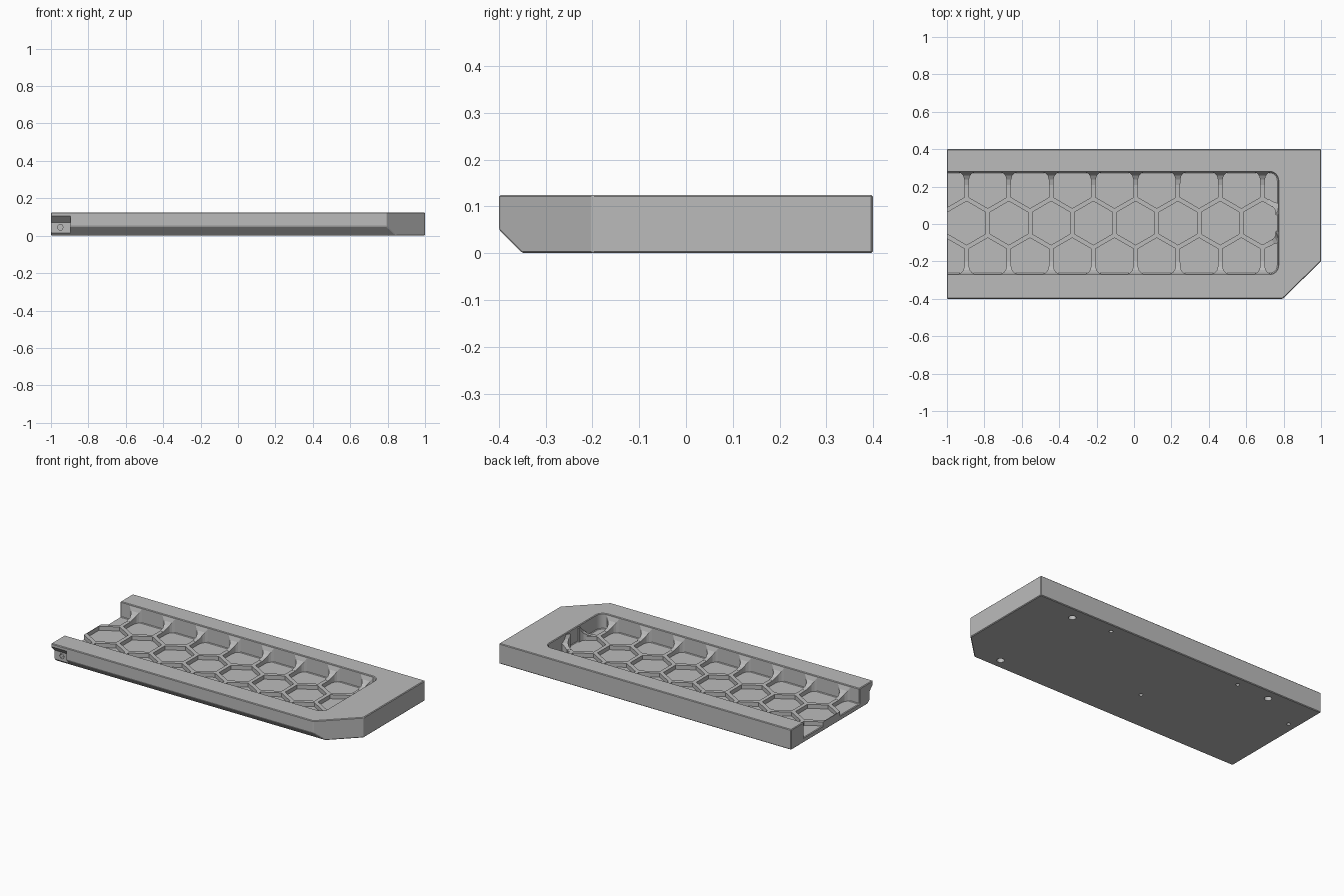
import bpy, bmesh, math
from mathutils import Vector, Matrix

if "Cube" in bpy.data.objects:
    bpy.data.objects.remove(bpy.data.objects["Cube"])

GREY = (0.5, 0.5, 0.5, 1)
mat = bpy.data.materials.new("plain grey")
mat.use_nodes = True
mat.diffuse_color = GREY
mat.node_tree.nodes["Principled BSDF"].inputs["Base Color"].default_value = GREY

FLOOR, RIB_TOP, TOP = 0.03, 0.055, 0.125
WALL_FRONT, WALL_BACK, WALL_END = -0.267, 0.278, 0.77
PITCH, FIRST_X, MID_Y = 0.226, -0.895, 0.005
RIB_HALF = 0.012


def add_prism(bm, pts, lo, hi, axis="z"):
    """Extrude a 2D outline along z (points are x, y), x (y, z) or y (x, z)."""
    place = {"z": lambda p, h: (p[0], p[1], h),
             "x": lambda p, h: (h, p[0], p[1]),
             "y": lambda p, h: (p[0], h, p[1])}[axis]
    low = [bm.verts.new(place(p, lo)) for p in pts]
    high = [bm.verts.new(place(p, hi)) for p in pts]
    bm.faces.new(low)
    bm.faces.new(high)
    for i in range(len(pts)):
        j = (i + 1) % len(pts)
        bm.faces.new((low[i], low[j], high[j], high[i]))


def finish(name, bm):
    bmesh.ops.recalc_face_normals(bm, faces=bm.faces)
    mesh = bpy.data.meshes.new(name)
    bm.to_mesh(mesh)
    bm.free()
    mesh.materials.append(mat)
    obj = bpy.data.objects.new(name, mesh)
    bpy.context.collection.objects.link(obj)
    return obj


def apply_modifier(obj, kind, **settings):
    mod = obj.modifiers.new(kind.lower(), kind)
    for key, value in settings.items():
        setattr(mod, key, value)
    bpy.context.view_layer.objects.active = obj
    bpy.ops.object.modifier_apply(modifier=mod.name)


def cut(obj, bm):
    cutter = finish("cutter", bm)
    cutter.hide_render = True
    apply_modifier(obj, "BOOLEAN", operation="DIFFERENCE", solver="EXACT", object=cutter)
    bpy.data.objects.remove(cutter)


def circle(x, y, r, n, turn=0):
    return [(x + r * math.cos(turn + math.tau * i / n),
             y + r * math.sin(turn + math.tau * i / n)) for i in range(n)]


# Tray body: clipped corner and sloped lower front edge
bm = bmesh.new()
add_prism(bm, [(-1, -0.4), (0.795, -0.4), (1, -0.2), (1, 0.4), (-1, 0.4)], 0, TOP)
cut_plane = bmesh.ops.bisect_plane(
    bm, geom=bm.verts[:] + bm.edges[:] + bm.faces[:], plane_co=(0, -0.35, 0),
    plane_no=(0, -1, -1), clear_outer=True)
bmesh.ops.edgeloop_fill(
    bm, edges=[e for e in cut_plane["geom_cut"] if isinstance(e, bmesh.types.BMEdge)])
body = finish("tray_body", bm)

# Open-ended recess with rounded inner corners
r = 0.045
outline = [(-1.3, WALL_BACK), (-1.3, WALL_FRONT)]
for cy, start in ((WALL_FRONT + r, -math.pi / 2), (WALL_BACK - r, 0)):
    for i in range(7):
        a = start + math.pi / 2 * i / 6
        outline.append((WALL_END - r + r * math.cos(a), cy + r * math.sin(a)))
bm = bmesh.new()
add_prism(bm, outline, FLOOR, 0.3)
cut(body, bm)
apply_modifier(body, "BEVEL", width=0.004, segments=1, limit_method="ANGLE",
               angle_limit=math.radians(40))

# Notch at the open end of the front edge
bm = bmesh.new()
add_prism(bm, [(-0.365, 0.015), (-0.365, 0.07), (-0.4, 0.105), (-0.45, 0.155),
               (-0.45, 0.015)], -1.1, -0.895, "x")
cut(body, bm)

# Screw hole in the notch, and blind holes underneath (x, y, radius, depth)
bm = bmesh.new()
add_prism(bm, circle(-0.95, 0.045, 0.016, 6), -0.38, -0.33, "y")
for x, y, rad, depth in ((0.71, 0.32, 0.021, 0.06), (0.71, -0.29, 0.021, 0.06),
                         (-0.68, 0.33, 0.021, 0.06), (0.45, 0.34, 0.011, 0.06),
                         (-0.455, 0.34, 0.011, 0.06), (-0.12, -0.085, 0.011, 0.02),
                         (-0.945, 0.19, 0.011, 0.02)):
    add_prism(bm, circle(x, y, rad, 24), -0.05, depth)
cut(body, bm)

# Honeycomb ribs: a slab with hexagonal cells, outer rows running into the walls
bm = bmesh.new()
add_prism(bm, [(-1, WALL_FRONT - 0.01), (WALL_END + 0.01, WALL_FRONT - 0.01),
               (WALL_END + 0.01, WALL_BACK + 0.01), (-1, WALL_BACK + 0.01)],
          FLOOR - 0.01, RIB_TOP)
ribs = finish("honeycomb_ribs", bm)
half = PITCH / 2 - RIB_HALF
rad = half / math.cos(math.pi / 6)
row = PITCH * math.sqrt(3) / 2
bm = bmesh.new()
for k in range(8):
    add_prism(bm, circle(FIRST_X + k * PITCH, MID_Y, rad, 6, math.pi / 6), 0, 0.1)
for k in range(-1, 8):
    x = FIRST_X + (k + 0.5) * PITCH
    for s in (-1, 1):
        cy = MID_Y + s * row
        add_prism(bm, [(x, cy - s * rad), (x + half, cy - s * rad / 2),
                       (x + half, s * 0.4), (x - half, s * 0.4),
                       (x - half, cy - s * rad / 2)], 0, 0.1)
cut(ribs, bm)

# Flared gussets sweeping from the ribs up the walls (reach, height, half width)
SWEEP = ((-0.008, 0.115, 0.042), (0, 0.115, 0.042), (0.008, 0.092, 0.028),
         (0.02, 0.075, 0.018), (0.04, 0.063, 0.0125), (0.07, 0.056, 0.0122))


def add_gusset(bm, x, y, angle):
    turn = Matrix.Rotation(angle, 3, "Z")
    rings = []
    for reach, z, w in SWEEP:
        rings.append([bm.verts.new(turn @ Vector((reach, sx * w, h)) + Vector((x, y, 0)))
                      for sx, h in ((-1, FLOOR - 0.005), (-1, z), (1, z), (1, FLOOR - 0.005))])
    for a, b in zip(rings, rings[1:]):
        for i in range(4):
            j = (i + 1) % 4
            bm.faces.new((a[i], a[j], b[j], b[i]))
    bm.faces.new(rings[0])
    bm.faces.new(rings[-1])


bm = bmesh.new()
for k in range(8):
    add_gusset(bm, FIRST_X + k * PITCH, WALL_BACK, -math.pi / 2)
    add_gusset(bm, FIRST_X + k * PITCH, WALL_FRONT, math.pi / 2)
for s in (-1, 1):
    add_gusset(bm, WALL_END + 0.008, MID_Y + s * 0.081, math.pi - s * math.pi / 6)
finish("rib_gussets", bm)
